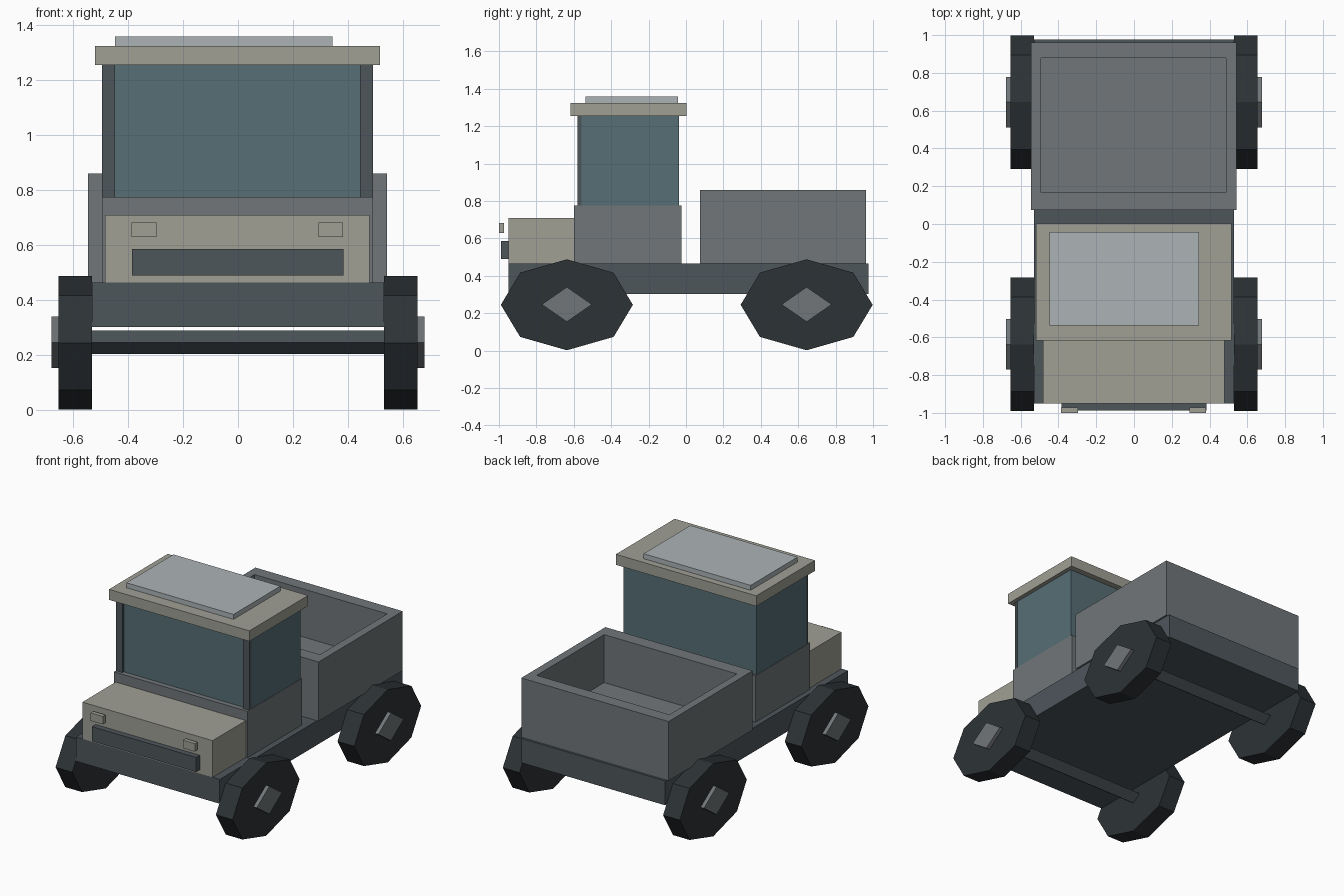
import bpy, bmesh
from math import cos, sin, pi

if "Cube" in bpy.data.objects:
    bpy.data.objects.remove(bpy.data.objects["Cube"])


def material(name, rgb):
    m = bpy.data.materials.new(name)
    m.diffuse_color = (*[c ** 2.2 for c in rgb], 1)
    m.use_nodes = True
    m.node_tree.nodes["Principled BSDF"].inputs["Base Color"].default_value = m.diffuse_color
    return m


DARK = material("dark_metal", (.31, .34, .36))
BODY = material("body_grey", (.44, .46, .47))
PAINT = material("pale_paint", (.62, .62, .58))
GLASS = material("glass", (.34, .43, .46))
PANEL = material("roof_panel_grey", (.67, .70, .71))
TYRE = material("rubber", (.19, .21, .22))


def finish(bm, name, mat):
    bmesh.ops.recalc_face_normals(bm, faces=bm.faces)
    me = bpy.data.meshes.new(name)
    bm.to_mesh(me)
    bm.free()
    ob = bpy.data.objects.new(name, me)
    bpy.context.collection.objects.link(ob)
    me.materials.append(mat)
    return ob


def add_box(bm, x, y, z):
    vs = bmesh.ops.create_cube(bm, size=1)["verts"]
    for v in vs:
        for i, (a, b) in enumerate((x, y, z)):
            v.co[i] = a if v.co[i] < 0 else b
    return vs


def box(name, mat, x, y, z):
    bm = bmesh.new()
    add_box(bm, x, y, z)
    return finish(bm, name, mat)


def disc(name, mat, x, y, z, ry, rz, sides):
    """Elliptical prism running along x."""
    bm = bmesh.new()
    angles = [2 * pi * i / sides for i in range(sides)]
    rings = [[bm.verts.new((px, y + ry * cos(a), z + rz * sin(a))) for a in angles] for px in x]
    for r in rings:
        bm.faces.new(r)
    for i in range(sides):
        j = (i + 1) % sides
        bm.faces.new((rings[0][i], rings[0][j], rings[1][j], rings[1][i]))
    return finish(bm, name, mat)


# Chassis and front body
box("chassis", DARK, (-.53, .53), (-.95, .977), (.303, .465))
box("hood", PAINT, (-.483, .478), (-.95, -.6), (.465, .71))
box("grille", DARK, (-.385, .383), (-.988, -.95), (.49, .587))
for side, x in (("left", (-.387, -.297)), ("right", (.293, .382))):
    box(side + "_headlight", PAINT, x, (-1.0, -.972), (.63, .683))

# Cab: lower body, glass, front pillars, roof
box("cab_body", BODY, (-.495, .49), (-.6, -.025), (.465, .775))
box("cab_glass", GLASS, (-.493, .488), (-.565, -.037), (.775, 1.255))
for side, x in (("left", (-.495, -.447)), ("right", (.443, .49))):
    box(side + "_front_pillar", DARK, x, (-.58, -.56), (.775, 1.255))
box("roof", PAINT, (-.52, .516), (-.617, .002), (1.255, 1.325))
box("roof_panel", PANEL, (-.447, .343), (-.537, -.043), (1.325, 1.358))

# Open cargo bed: inset the top face and push it down
bm = bmesh.new()
add_box(bm, (-.545, .542), (.075, .962), (.465, .86))
top = max(bm.faces, key=lambda f: f.calc_center_median().z)
bmesh.ops.inset_individual(bm, faces=[top], thickness=.05)
for v, in [(v,) for v in top.verts]:
    v.co.x = -.493 if v.co.x < 0 else .487
    v.co.y = .167 if v.co.y < .5 else .878
floor = bmesh.ops.extrude_discrete_faces(bm, faces=[top])["faces"][0]
rim = [v.co.copy() for v in floor.verts]
for v in floor.verts:
    v.co.z = .54
low = list(floor.verts)
high = [next(v for v in bm.verts if (v.co - c).length < 1e-5) for c in rim]
for i in range(4):
    j = (i + 1) % 4
    if not bm.faces.get((high[i], high[j], low[j], low[i])):
        bm.faces.new((high[i], high[j], low[j], low[i]))
finish(bm, "cargo_bed", BODY)

# Axles, octagonal wheels and diamond hubs
for end, y in (("front", -.637), ("rear", .645)):
    disc(end + "_axle", DARK, (-.55, .55), y, .247, .06, .043, 4)
    for side, s in (("left", -1), ("right", 1)):
        disc(f"{end}_{side}_wheel", TYRE, (s * .53, s * .653), y, .245, .353, .243, 8)
        disc(f"{end}_{side}_hub", BODY, (s * .64, s * .678), y, .247, .134, .093, 4)
